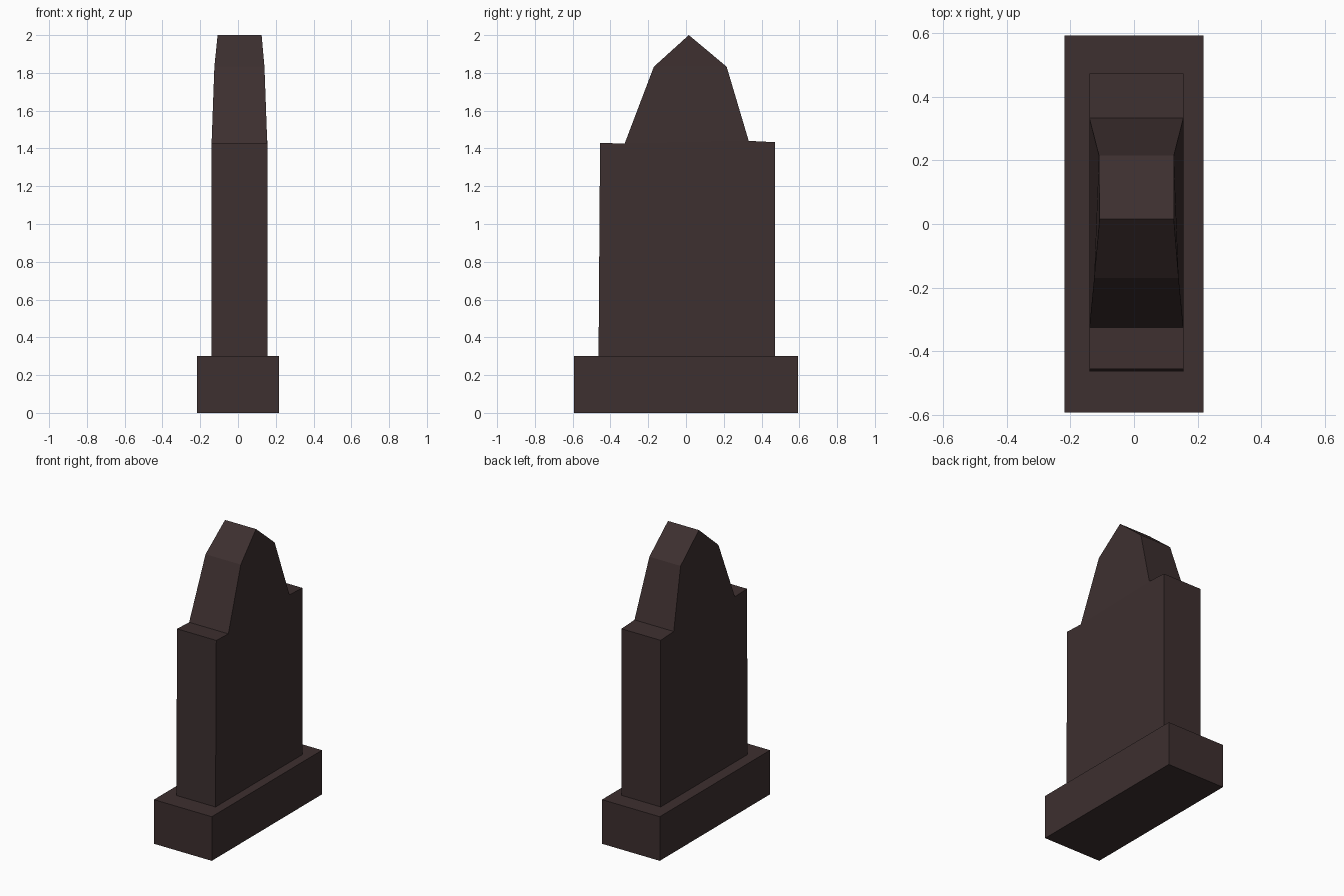
import bpy, bmesh

if "Cube" in bpy.data.objects:
    bpy.data.objects.remove(bpy.data.objects["Cube"])

stone = bpy.data.materials.new("dark brown stone")
stone.diffuse_color = (0.047, 0.029, 0.029, 1)
stone.use_nodes = True
stone.node_tree.nodes["Principled BSDF"].inputs["Base Color"].default_value = stone.diffuse_color


def finish(bm, name):
    bmesh.ops.recalc_face_normals(bm, faces=bm.faces)
    me = bpy.data.meshes.new(name)
    bm.to_mesh(me)
    bm.free()
    me.materials.append(stone)
    ob = bpy.data.objects.new(name, me)
    bpy.context.collection.objects.link(ob)
    return ob


# Plinth
bm = bmesh.new()
bmesh.ops.create_cube(bm, size=1)
for v in bm.verts:
    v.co = (v.co.x * 0.435, v.co.y * 1.185, (v.co.z + 0.5) * 0.3)
finish(bm, "plinth")

# Slab outline: y, z, left x, right x (the pointed crown is thinner)
outline = [
    (-0.463, 0.30, -0.14, 0.155),
    (-0.455, 1.43, -0.14, 0.155),
    (-0.325, 1.425, -0.14, 0.155),
    (-0.17, 1.833, -0.125, 0.14),
    (0.015, 2.0, -0.108, 0.125),
    (0.215, 1.833, -0.11, 0.125),
    (0.332, 1.44, -0.14, 0.155),
    (0.472, 1.433, -0.14, 0.155),
    (0.472, 0.30, -0.14, 0.155),
]
bm = bmesh.new()
left = [bm.verts.new((a, y, z)) for y, z, a, b in outline]
right = [bm.verts.new((b, y, z)) for y, z, a, b in outline]
n = len(outline)
for i in range(n):
    j = (i + 1) % n
    bm.faces.new((left[i], left[j], right[j], right[i]))
# Broad sides, split into body and tapered crown
for side in (left, right):
    for ids in ((0, 1, 2, 6, 7, 8), (2, 3, 5, 6), (3, 4, 5)):
        bm.faces.new([side[k] for k in ids])
finish(bm, "headstone_slab")
